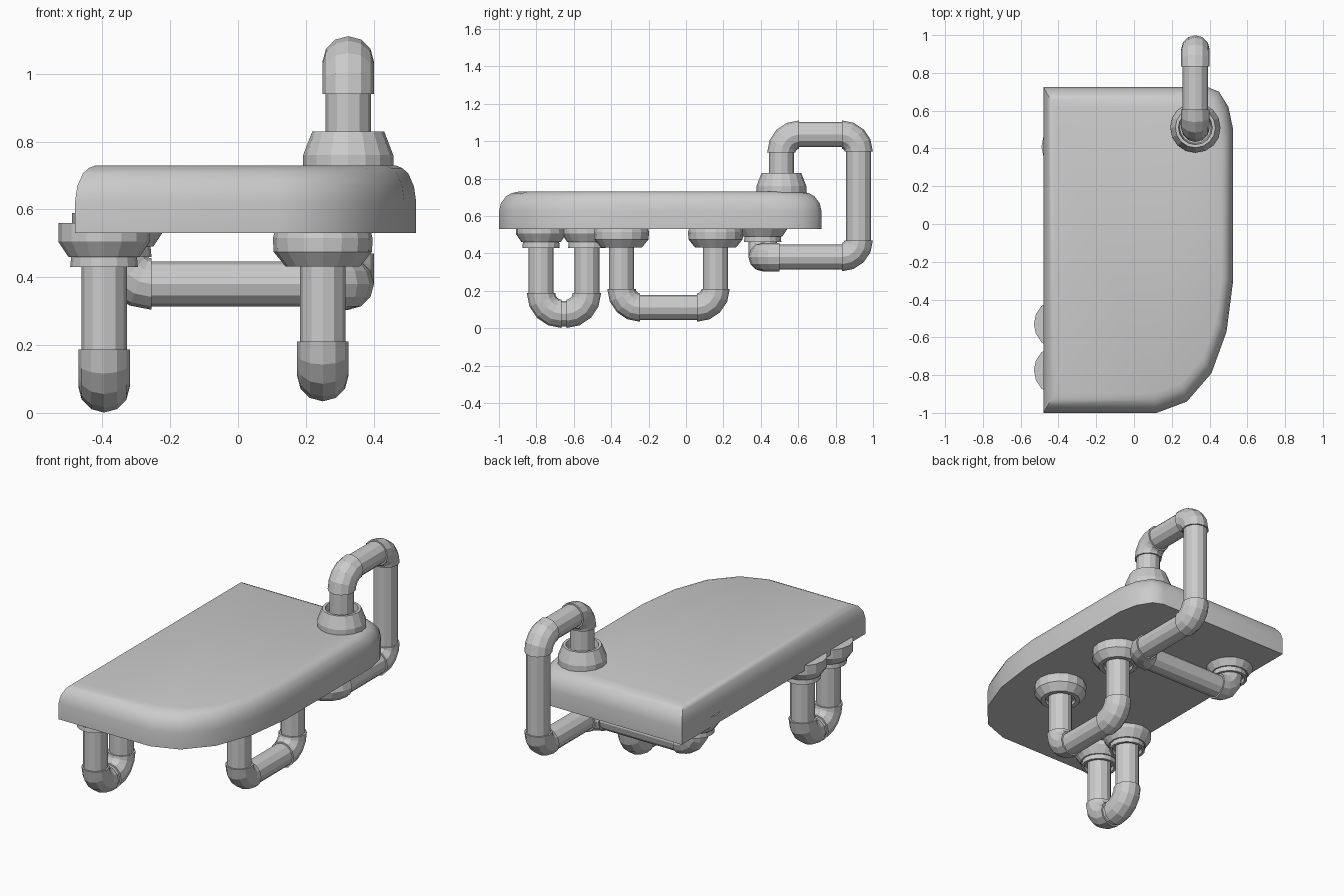
import bpy, bmesh, math
from mathutils import Vector

if "Cube" in bpy.data.objects:
    bpy.data.objects.remove(bpy.data.objects["Cube"])

SIDES = 12


def finish(name, bm, smooth=None):
    bmesh.ops.recalc_face_normals(bm, faces=bm.faces)
    me = bpy.data.meshes.new(name)
    bm.to_mesh(me)
    bm.free()
    ob = bpy.data.objects.new(name, me)
    bpy.context.collection.objects.link(ob)
    if smooth:
        bpy.ops.object.select_all(action='DESELECT')
        ob.select_set(True)
        bpy.context.view_layer.objects.active = ob
        bpy.ops.object.shade_smooth_by_angle(angle=math.radians(smooth))
    return ob


def skin(bm, rings):
    """Bridge equal rings of points and cap both ends."""
    vs = [[bm.verts.new(p) for p in r] for r in rings]
    n = len(vs[0])
    for a, b in zip(vs, vs[1:]):
        for i in range(n):
            j = (i + 1) % n
            bm.faces.new((a[i], a[j], b[j], b[i]))
    bm.faces.new(vs[0])
    bm.faces.new(vs[-1])


def ring(c, u, v, r, n=SIDES):
    return [c + r * (u * math.cos(k * math.tau / n) + v * math.sin(k * math.tau / n))
            for k in range(n)]


def pipe_run(name, points, bends, r=0.067, elbow_r=0.076, segs=4):
    """Straight tubes joined by slightly fatter elbows."""
    bm = bmesh.new()
    P = [Vector(p) for p in points]
    trim = [0] + bends + [0]
    for i in range(len(P) - 1):
        d = (P[i + 1] - P[i]).normalized()
        u = Vector((1, 0, 0)) if abs(d.x) < 0.5 else Vector((0, 1, 0))
        a, b = P[i] + d * trim[i], P[i + 1] - d * trim[i + 1]
        if (b - a).length > 0.02:
            skin(bm, [ring(a, u, d.cross(u), r), ring(b, u, d.cross(u), r)])
    for i in range(1, len(P) - 1):
        a = (P[i] - P[i - 1]).normalized()
        b = (P[i + 1] - P[i]).normalized()
        n, R = a.cross(b), trim[i]
        centre = P[i] - a * R + b * R
        rings = []
        for k in range(segs + 1):
            t = k / segs * math.pi / 2
            out = -b * math.cos(t) + a * math.sin(t)
            rings.append(ring(centre + out * R, n, out, elbow_r))
        skin(bm, rings)
    return finish(name, bm)


def collar(name, x, y, profile, dz=0, n=16):
    bm = bmesh.new()
    X, Y = Vector((1, 0, 0)), Vector((0, 1, 0))
    skin(bm, [ring(Vector((x, y, z + dz)), X, Y, r, n) for r, z in profile])
    return finish(name, bm)


# Slab with rounded upper rim
outline = [(-0.48, -1), (0.12, -1), (0.28, -0.94), (0.41, -0.79), (0.49, -0.57),
           (0.525, -0.3), (0.525, 0.5), (0.50, 0.62), (0.45, 0.70), (0.39, 0.725),
           (-0.48, 0.725)]
rim = [(1, 0.53), (1, 0.625), (0.988, 0.668), (0.955, 0.706), (0.92, 0.722), (0.88, 0.73)]
cx, cy = 0.02, -0.14
bm = bmesh.new()
skin(bm, [[(cx + (x - cx) * s, cy + (y - cy) * s, z) for x, y in outline] for s, z in rim])
finish("slab", bm, 40)

# Front U-shaped leg, side U-shaped leg
pipe_run("front_leg", [(-0.395, -0.775, 0.56), (-0.395, -0.775, 0.077),
                       (-0.395, -0.53, 0.077), (-0.395, -0.53, 0.56)], [0.11, 0.11])
pipe_run("side_leg", [(0.25, -0.345, 0.56), (0.25, -0.345, 0.11),
                      (0.25, 0.158, 0.11), (0.25, 0.158, 0.56)], [0.1, 0.1])

# Looping pipe from the top, behind and under the slab
pipe_run("loop_pipe", [(0.325, 0.51, 0.7), (0.325, 0.51, 1.035), (0.325, 0.923, 1.035),
                       (0.325, 0.923, 0.38), (0.325, 0.41, 0.38), (-0.35, 0.41, 0.38),
                       (-0.35, 0.41, 0.56)], [0.095, 0.09, 0.09, 0.09, 0.095])

# Collars where pipes meet the slab
stepped = [(0.135, 0.56), (0.135, 0.505), (0.105, 0.46), (0.097, 0.46), (0.1, 0.43),
           (0.085, 0.43), (0.08, 0.45), (0.06, 0.45)]
rounded = [(0.135, 0.56), (0.147, 0.515), (0.145, 0.475), (0.11, 0.432),
           (0.085, 0.432), (0.08, 0.45), (0.06, 0.45)]
raised = [(0.133, 0.70), (0.133, 0.76), (0.106, 0.83), (0.09, 0.83), (0.083, 0.79), (0.06, 0.79)]
for i, y in enumerate((-0.775, -0.53)):
    collar(f"front_leg_collar_{i + 1}", -0.395, y, stepped)
for i, y in enumerate((-0.345, 0.158)):
    collar(f"side_leg_collar_{i + 1}", 0.25, y, rounded)
collar("under_collar", -0.355, 0.41, stepped, 0.03)
collar("top_collar", 0.325, 0.51, raised)
